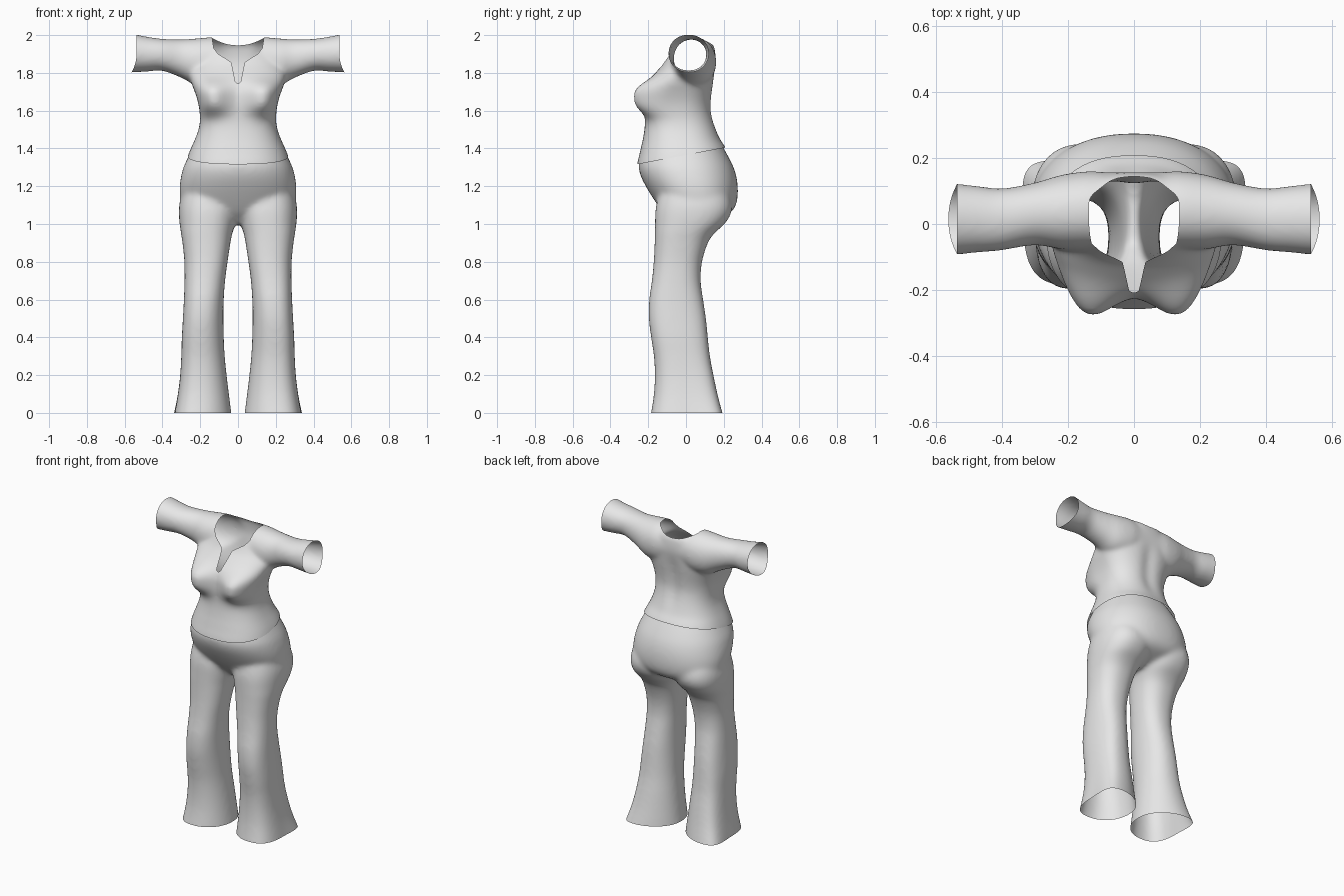
import bpy
import bmesh
from math import cos, sin, pi, exp, sqrt
from mathutils import Vector

cube = bpy.data.objects.get("Cube")
if cube:
    bpy.data.objects.remove(cube, do_unlink=True)

# Single cloth colour
cloth = bpy.data.materials.new("light_grey_cloth")
cloth.use_nodes = True
cloth.diffuse_color = (0.8, 0.8, 0.8, 1)
cloth.node_tree.nodes["Principled BSDF"].inputs["Base Color"].default_value = (0.8, 0.8, 0.8, 1)


def smooth_sections(sections, steps=4):
    """Catmull-Rom interpolation between cross-sections."""
    s = [Vector(p) for p in sections]
    out = []
    for i in range(len(s) - 1):
        a, b, c, d = s[max(i - 1, 0)], s[i], s[i + 1], s[min(i + 2, len(s) - 1)]
        for k in range(steps):
            t = k / steps
            out.append(b + (c - a) * (t / 2) + (a * 2 - b * 5 + c * 4 - d) * (t * t / 2)
                       + (b * 3 - a - c * 3 + d) * (t ** 3 / 2))
    return out + [s[-1]]


def rounded(v, power):
    return (1 if v >= 0 else -1) * abs(v) ** (2 / power)


def loft(bm, sections, place, power=2.2, count=64):
    """Closed loft; each section is (position, min a, max a, min b, max b)."""
    rings = []
    for t, a0, a1, b0, b1 in smooth_sections(sections):
        ring = []
        for k in range(count):
            ang = 2 * pi * k / count
            a = (a0 + a1) / 2 + (a1 - a0) / 2 * rounded(cos(ang), power)
            b = (b0 + b1) / 2 + (b1 - b0) / 2 * rounded(sin(ang), power)
            ring.append(bm.verts.new(place(t, a, b)))
        rings.append(ring)
    for r, q in zip(rings, rings[1:]):
        for k in range(count):
            n = (k + 1) % count
            bm.faces.new((r[k], r[n], q[n], q[k]))
    bm.faces.new(rings[0][::-1])
    bm.faces.new(rings[-1])


def trim(mesh, field):
    """Cut the surface along field = 0 and remove the positive side."""
    bm = bmesh.new()
    bm.from_mesh(mesh)
    val = {v: field(v.co) for v in bm.verts}
    cut = []
    for e in list(bm.edges):
        a, b = e.verts
        fa, fb = val[a], val[b]
        if fa * fb < 0:
            v = bmesh.utils.edge_split(e, a, fa / (fa - fb))[1]
            val[v] = 0
            cut.append(v)
    bmesh.ops.connect_verts(bm, verts=cut)
    gone = [f for f in bm.faces if sum(val[v] for v in f.verts) > 0]
    bmesh.ops.delete(bm, geom=gone, context='FACES')
    bm.to_mesh(mesh)
    bm.free()


def make_garment(name, bm, openings, relaxing):
    """Fuse the lofts into one skin, then cut its openings."""
    bmesh.ops.recalc_face_normals(bm, faces=bm.faces[:])
    mesh = bpy.data.meshes.new(name)
    bm.to_mesh(mesh)
    bm.free()
    obj = bpy.data.objects.new(name, mesh)
    bpy.context.collection.objects.link(obj)
    remesh = obj.modifiers.new("fuse", 'REMESH')
    remesh.mode = 'VOXEL'
    remesh.voxel_size = 0.01
    relax = obj.modifiers.new("relax", 'SMOOTH')
    relax.factor = 0.5
    relax.iterations = relaxing
    graph = bpy.context.evaluated_depsgraph_get()
    skin = bpy.data.meshes.new_from_object(obj.evaluated_get(graph))
    obj.modifiers.clear()
    obj.data = skin
    bpy.data.meshes.remove(mesh)
    skin.name = name
    for field in openings:
        trim(skin, field)
    skin.materials.clear()
    skin.materials.append(cloth)
    for p in skin.polygons:
        p.material_index = 0
        p.use_smooth = True


def along_z(z, x, y):
    return (x, y, z)


def along_x(x, y, z):
    return (x, y, z)


def hem_height(co):
    return 1.365 + 0.19 * co.y


# Shirt body: z, half width, front, back
torso = [
    (1.25, .29, -.265, .262), (1.32, .277, -.258, .246), (1.37, .262, -.246, .225),
    (1.41, .245, -.237, .206), (1.45, .227, -.228, .181), (1.5, .209, -.220, .162),
    (1.55, .201, -.216, .147), (1.6, .204, -.216, .137), (1.65, .213, -.217, .137),
    (1.7, .229, -.215, .142), (1.75, .248, -.200, .148), (1.8, .258, -.162, .153),
    (1.85, .235, -.119, .157), (1.9, .205, -.092, .156), (1.95, .160, -.070, .144),
    (1.985, .110, -.030, .105)]


def torso_point(z, x, y):
    """Swell the chest on both sides and hollow the spine."""
    if y < 0:
        swell = exp(-((abs(x) - .15) / .095) ** 2 - abs((z - 1.668) / .09) ** 3)
        y -= .087 * swell * min(1, -y / .06)
    else:
        y -= .014 * exp(-(x / .045) ** 2 - ((z - 1.65) / .16) ** 4)
    return (x, y, z)


shirt = bmesh.new()
loft(shirt, [(z, -w, w, f, b) for z, w, f, b in torso], torso_point, 2.4, 96)

# Sleeves: x, front and back limits, bottom and top limits
sleeve = [
    (.07, -.075, .157, 1.74, 1.985), (.14, -.078, .160, 1.725, 1.989),
    (.22, -.077, .149, 1.732, 1.982), (.3, -.064, .126, 1.774, 1.977),
    (.4, -.080, .108, 1.811, 1.980), (.48, -.087, .116, 1.807, 1.991),
    (.55, -.094, .123, 1.803, 2.005), (.62, -.098, .127, 1.8, 2.014)]
loft(shirt, [(-s[0], *s[1:]) for s in reversed(sleeve)] + sleeve, along_x, 2.1)

# Neckline half width by height, with a narrow slit at the front
neckline = [(1.6, -.07), (1.74, 0), (1.752, .014), (1.855, .035), (1.873, .06),
            (1.9, .105), (1.93, .128), (1.985, .137), (2.2, .14)]


def neck_opening(co):
    front = -.1
    for (z0, w0), (z1, w1) in zip(neckline, neckline[1:]):
        if z0 <= co.z < z1:
            front = w0 + (w1 - w0) * (co.z - z0) / (z1 - z0)
    rise = (co.z - 1.945) / .04
    back = .136 * min(1, sqrt(rise)) if rise > 0 else max(-.1, .1 * rise)
    t = min(1, max(0, (co.y - .02) / .08))
    return front + (back - front) * t - abs(co.x)


def sleeve_opening(co):
    return abs(co.x) - .537 - .028 * max(0, (1.9 - co.z) / .1) ** 2


make_garment("shirt", shirt, [
    lambda co: hem_height(co) - co.z, sleeve_opening, neck_opening], 16)

# Trouser hips: z, half width, front, back
hips = [
    (1.0, .08, -.06, .09), (1.03, .18, -.09, .175), (1.06, .26, -.120, .235),
    (1.1, .298, -.150, .264), (1.15, .308, -.183, .274), (1.2, .309, -.213, .274),
    (1.25, .302, -.238, .267), (1.3, .289, -.251, .252), (1.35, .266, -.243, .228),
    (1.4, .241, -.231, .200), (1.45, .216, -.218, .171), (1.5, .198, -.208, .150)]
trousers = bmesh.new()
loft(trousers, [(z, -w, w, f, b) for z, w, f, b in hips], along_z, 2.2)

# Trouser legs: z, inner x, outer x, front, back
leg = [
    (-.06, .028, .345, -.195, .208), (0, .035, .335, -.185, .193),
    (.1, .048, .318, -.170, .167), (.2, .060, .306, -.165, .146),
    (.3, .070, .300, -.170, .127), (.4, .075, .297, -.185, .116),
    (.5, .077, .291, -.197, .106), (.6, .075, .286, -.195, .091),
    (.7, .068, .283, -.181, .078), (.8, .055, .284, -.171, .085),
    (.9, .040, .294, -.166, .116), (.95, .030, .302, -.165, .150),
    (1.0, .014, .309, -.164, .204), (1.05, .002, .313, -.163, .236),
    (1.1, -.005, .311, -.157, .244), (1.16, .01, .296, -.14, .225),
    (1.22, .04, .26, -.10, .18)]


def leg_point(z, x, y):
    """Flare the lower leg towards its outer corners."""
    flare = max(0, 1 - z / .8) * min(1, (y / .19) ** 2)
    return (x + flare * (.065 if y > 0 else .025), y, z)


for side in (1, -1):
    loft(trousers, leg, lambda z, x, y, s=side: Vector(leg_point(z, x, y)) * Vector((s, 1, 1)), 2.35)

make_garment("trousers", trousers, [
    lambda co: -co.z,
    lambda co: co.z - hem_height(co) - .03], 24)
